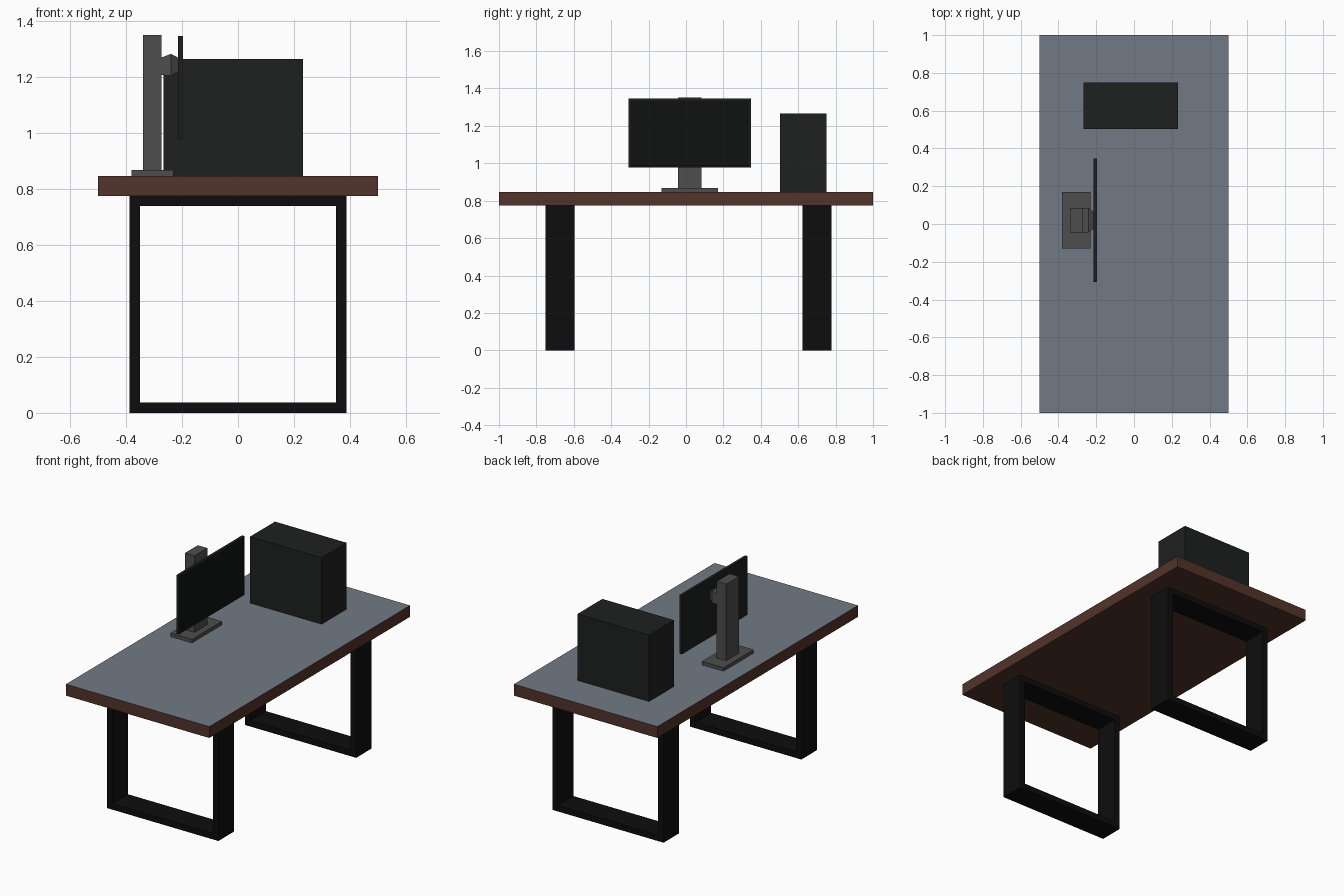
import bpy, bmesh

if "Cube" in bpy.data.objects:
    bpy.data.objects.remove(bpy.data.objects["Cube"])


def material(name, r, g, b):
    m = bpy.data.materials.new(name)
    m.diffuse_color = (r, g, b, 1)
    m.use_nodes = True
    m.node_tree.nodes["Principled BSDF"].inputs["Base Color"].default_value = m.diffuse_color
    return m


WOOD = material("brown_wood", 0.085, 0.033, 0.023)
SLATE = material("slate_surface", 0.17, 0.195, 0.235)
BLACK = material("black_metal", 0.004, 0.004, 0.004)
CASE = material("case_black", 0.013, 0.015, 0.014)
STAND = material("stand_grey", 0.075, 0.075, 0.075)
BEZEL = material("bezel_black", 0.012, 0.013, 0.014)
GLASS = material("screen_glass", 0.005, 0.006, 0.006)


def finish(name, bm, *mats):
    bmesh.ops.recalc_face_normals(bm, faces=bm.faces)
    me = bpy.data.meshes.new(name)
    bm.to_mesh(me)
    bm.free()
    for m in mats:
        me.materials.append(m)
    ob = bpy.data.objects.new(name, me)
    bpy.context.collection.objects.link(ob)
    return ob


def box_bm(x, y, z):
    bm = bmesh.new()
    bmesh.ops.create_cube(bm, size=1)
    for v in bm.verts:
        v.co = [lo + (c + 0.5) * (hi - lo) for c, (lo, hi) in zip(v.co, (x, y, z))]
    bm.normal_update()
    return bm


def face_towards(bm, axis):
    return max(bm.faces, key=lambda f: f.normal[axis])


# Tabletop: wooden slab with a slate upper face
bm = box_bm((-0.5, 0.5), (-1, 1), (0.775, 0.847))
face_towards(bm, 2).material_index = 1
finish("tabletop", bm, WOOD, SLATE)


# Leg frames: closed rectangular loops of flat bar
def leg_frame(name, y0, y1):
    bm = bmesh.new()

    def loop(x, z0, z1, y):
        return [bm.verts.new((px, y, pz))
                for px, pz in ((-x, z0), (x, z0), (x, z1), (-x, z1))]

    rings = [loop(0.388, 0, 0.775, y0), loop(0.388, 0, 0.775, y1),
             loop(0.35, 0.038, 0.74, y1), loop(0.35, 0.038, 0.74, y0)]
    for i in range(4):
        a, b = rings[i], rings[(i + 1) % 4]
        for j in range(4):
            k = (j + 1) % 4
            bm.faces.new((a[j], a[k], b[k], b[j]))
    finish(name, bm, BLACK)


leg_frame("front_leg_frame", -0.75, -0.595)
leg_frame("back_leg_frame", 0.623, 0.778)

# Computer case
finish("computer_case", box_bm((-0.267, 0.232), (0.502, 0.75), (0.847, 1.266)), CASE)

# Monitor stand: foot and upright column
CY = 0.02
finish("stand_foot", box_bm((-0.381, -0.23), (CY - 0.15, CY + 0.15), (0.847, 0.869)), STAND)
finish("stand_column", box_bm((-0.339, -0.273), (CY - 0.064, CY + 0.064), (0.869, 1.352)), STAND)

# Mount: flares from the column, then tapers to the screen back
bm = bmesh.new()
sections = [(-0.273, 0.064, 1.209, 1.271), (-0.24, 0.064, 1.205, 1.284),
            (-0.214, 0.045, 1.22, 1.27)]
rings = [[bm.verts.new((x, CY + s * w, z)) for s, z in ((-1, lo), (1, lo), (1, hi), (-1, hi))]
         for x, w, lo, hi in sections]
for a, b in zip(rings, rings[1:]):
    for j in range(4):
        k = (j + 1) % 4
        bm.faces.new((a[j], a[k], b[k], b[j]))
bm.faces.new(rings[0])
bm.faces.new(rings[-1])
finish("screen_mount", bm, STAND)

# Monitor: thin slab with a slightly recessed display inside a bezel
bm = box_bm((-0.215, -0.197), (CY - 0.327, CY + 0.327), (0.977, 1.347))
display = face_towards(bm, 0)
bmesh.ops.inset_region(bm, faces=[display], thickness=0.014)
bmesh.ops.inset_region(bm, faces=[display], thickness=0.001, depth=-0.004)
display.material_index = 1
finish("monitor", bm, BEZEL, GLASS)
